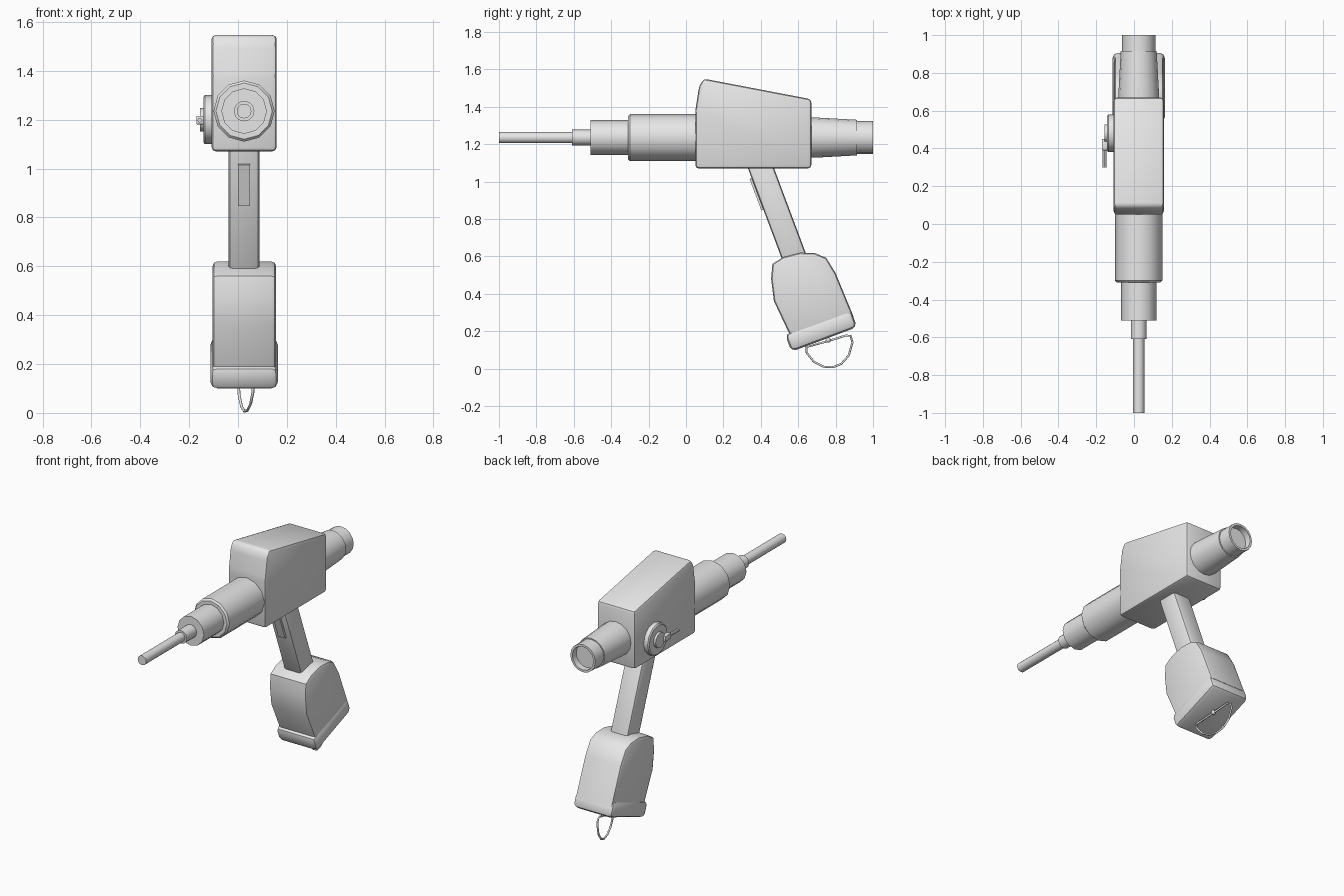
import bpy, bmesh, math
from mathutils import Matrix, Vector

cube = bpy.data.objects.get("Cube")
if cube:
    bpy.data.objects.remove(cube, do_unlink=True)

grey = bpy.data.materials.new("plain grey")
grey.use_nodes = True
GREY = (0.8, 0.8, 0.8, 1)
grey.diffuse_color = GREY
grey.node_tree.nodes["Principled BSDF"].inputs["Base Color"].default_value = GREY

MID = 0.025     # x of the tool's middle plane
AXIS = 1.235    # height of the barrel axis
TILT = Matrix.Rotation(math.radians(20.5), 4, 'X')


def finish(name, bm):
    bmesh.ops.recalc_face_normals(bm, faces=bm.faces)
    mesh = bpy.data.meshes.new(name)
    bm.to_mesh(mesh)
    bm.free()
    mesh.materials.append(grey)
    obj = bpy.data.objects.new(name, mesh)
    bpy.context.collection.objects.link(obj)
    bpy.ops.object.select_all(action='DESELECT')
    obj.select_set(True)
    bpy.context.view_layer.objects.active = obj
    bpy.ops.object.shade_smooth_by_angle(angle=math.radians(35))
    return obj


def bevel(bm, edges, width, segments=2):
    bmesh.ops.bevel(bm, geom=list(edges), offset=width, segments=segments,
                    profile=0.5, affect='EDGES', clamp_overlap=True)


def lathe(name, profile, origin, turn=Matrix.Identity(4), sides=12):
    """Closed solid of (distance, radius) rings around the y axis."""
    bm = bmesh.new()
    rings = []
    for d, r in profile:
        angles = [2 * math.pi * i / sides for i in range(sides)]
        rings.append([bm.verts.new((r * math.sin(a), d, r * math.cos(a))) for a in angles])
    for a, b in zip(rings, rings[1:]):
        for i in range(sides):
            j = (i + 1) % sides
            bm.faces.new((a[i], a[j], b[j], b[i]))
    bm.faces.new(rings[0])
    bm.faces.new(rings[-1])
    bm.transform(Matrix.Translation(origin) @ turn)
    return finish(name, bm)


def slab(name, outline, x0, x1, width, caps_only=False):
    """Side outline of (y, z) points extruded across x and rounded."""
    bm = bmesh.new()
    face = bm.faces.new([bm.verts.new((x0, y, z)) for y, z in outline])
    out = bmesh.ops.extrude_face_region(bm, geom=[face])
    moved = [v for v in out["geom"] if isinstance(v, bmesh.types.BMVert)]
    bmesh.ops.translate(bm, verts=moved, vec=(x1 - x0, 0, 0))
    bmesh.ops.recalc_face_normals(bm, faces=bm.faces)
    edges = [e for e in bm.edges
             if not caps_only or abs(e.verts[0].co.x - e.verts[1].co.x) < 1e-5]
    bevel(bm, edges, width)
    return finish(name, bm)


def box(name, size, centre, width, turn=Matrix.Identity(4)):
    bm = bmesh.new()
    bmesh.ops.create_cube(bm, size=1)
    bmesh.ops.scale(bm, vec=size, verts=bm.verts)
    if width:
        bevel(bm, bm.edges, width)
    bm.transform(Matrix.Translation(centre) @ turn)
    return finish(name, bm)


# Motor housing
slab("housing", [(0.05, 1.07), (0.67, 1.07), (0.67, 1.44), (0.095, 1.55),
                 (0.07, 1.51), (0.05, 1.38)], -0.108, 0.158, 0.018)

# Barrel, chuck, collar and bit, from back to front
barrel = Vector((MID, 0, AXIS))
lathe("barrel", [(0.08, 0.125), (-0.3, 0.125), (-0.31, 0.115)], barrel)
lathe("chuck", [(-0.28, 0.093), (-0.51, 0.093)], barrel)
lathe("collar", [(-0.48, 0.042), (-0.61, 0.042)], barrel)
lathe("bit", [(-0.58, 0.03), (-1.0, 0.03)], barrel)

# Rear tube with a hollow end cap
lathe("rear_tube", [(0.64, 0.108), (0.7, 0.107), (0.915, 0.095)], barrel, sides=16)
lathe("rear_cap", [(0.88, 0.088), (1.0, 0.088), (1.0, 0.074), (0.96, 0.074)],
      barrel, sides=16)

# Handle and trigger
box("handle", (0.126, 0.131, 0.68), (MID, 0.493, 0.825), 0.018, TILT)
box("trigger", (0.05, 0.034, 0.18), (MID, 0.387, 0.936), 0, TILT)

# Battery pack with its base plate
slab("battery", [(0.455, 0.48), (0.462, 0.56), (0.52, 0.597), (0.61, 0.62),
                 (0.69, 0.617), (0.75, 0.592), (0.8, 0.51), (0.895, 0.28),
                 (0.56, 0.17), (0.47, 0.36)], -0.104, 0.156, 0.02, caps_only=True)
box("battery_base", (0.276, 0.375, 0.1), (MID, 0.722, 0.203), 0.028, TILT)

# Mode dial on the right side, turned so its axis points to -x
outward = Matrix.Rotation(math.radians(90), 4, 'Z')
dial = Vector((-0.1, 0.48, 1.2))
lathe("dial", [(-0.02, 0.1), (0.036, 0.1), (0.042, 0.092)], dial, outward)
lathe("dial_hub", [(0.02, 0.048), (0.056, 0.048)], dial, outward)
box("lever_block", (0.03, 0.06, 0.034), (-0.155, 0.42, 1.198), 0.003)
lathe("lever", [(0.3, 0.01), (0.42, 0.01)], (-0.156, 0, 1.198), sides=8)

# Wire hanging loop under the base, slightly twisted
loop = [(0.645, 0.115), (0.645, 0.085), (0.685, 0.035), (0.735, 0.01), (0.785, 0.007),
        (0.83, 0.025), (0.87, 0.07), (0.89, 0.14), (0.88, 0.175), (0.855, 0.177), (0.76, 0.147)]
curve = bpy.data.curves.new("wire", 'CURVE')
curve.dimensions = '3D'
curve.bevel_depth = 0.006
curve.bevel_resolution = 1
spline = curve.splines.new('POLY')
spline.points.add(len(loop) - 1)
for point, (y, z) in zip(spline.points, loop):
    point.co = (0.03 - 0.25 * (y - 0.77), y, z, 1)
spline.use_cyclic_u = True
curve.materials.append(grey)
bpy.context.collection.objects.link(bpy.data.objects.new("hanging_loop", curve))

# Knob holding the loop
bm = bmesh.new()
bmesh.ops.create_uvsphere(bm, u_segments=10, v_segments=6, radius=0.014)
bm.transform(Matrix.Translation((0.03, 0.76, 0.152)))
finish("loop_knob", bm)
